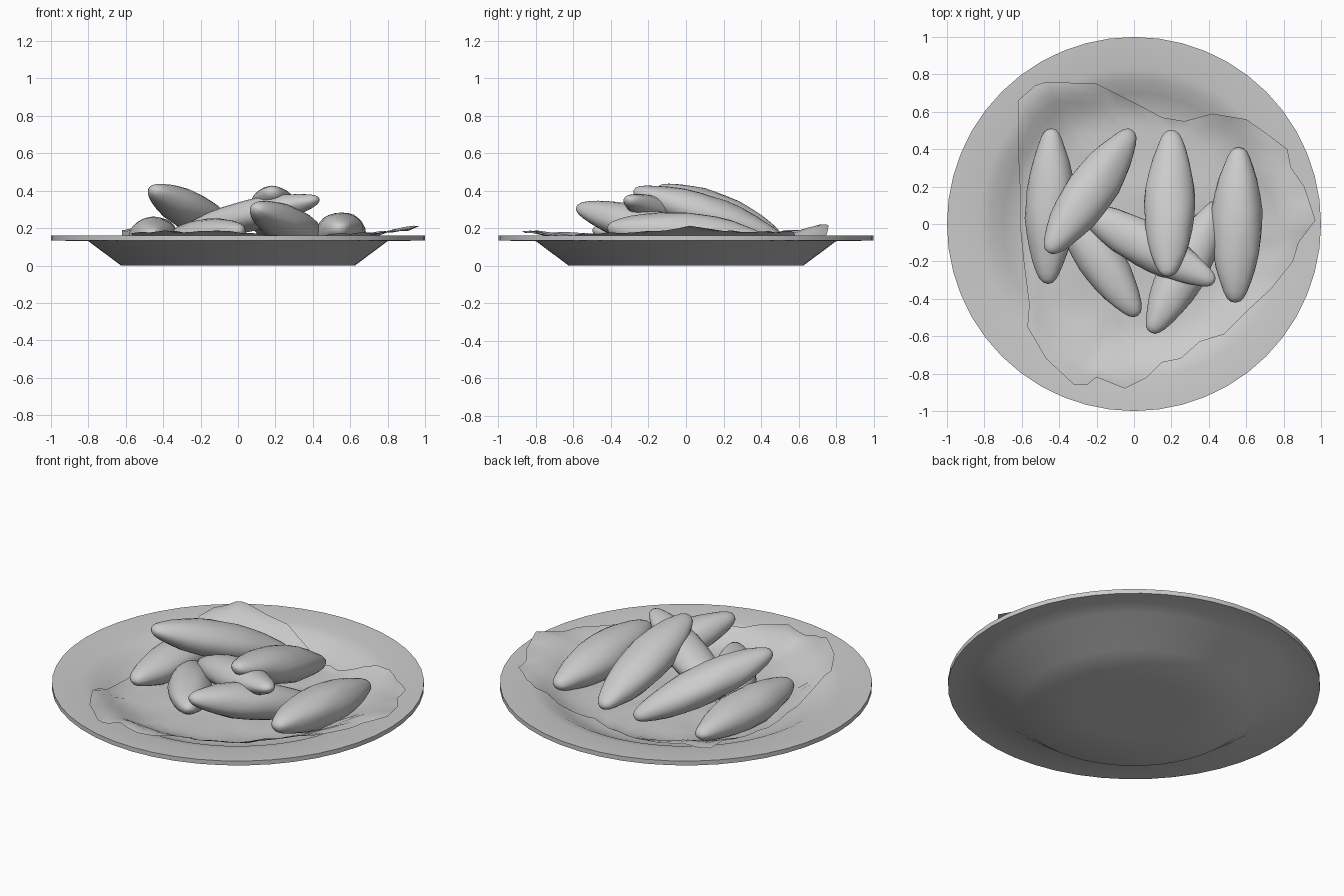
import bpy, math
from mathutils import Vector, noise

if "Cube" in bpy.data.objects:
    bpy.data.objects.remove(bpy.data.objects["Cube"])


def loft(name, rings, cap_ends=True, smooth=60):
    n = len(rings[0])
    verts = [p for r in rings for p in r]
    faces = []
    for k in range(len(rings) - 1):
        for i in range(n):
            j = (i + 1) % n
            faces.append((k*n + i, k*n + j, (k+1)*n + j, (k+1)*n + i))
    faces.append(tuple(range((len(rings)-1)*n, len(rings)*n)))
    if cap_ends:
        faces.append(tuple(reversed(range(n))))
    me = bpy.data.meshes.new(name)
    me.from_pydata(verts, [], faces)
    ob = bpy.data.objects.new(name, me)
    bpy.context.collection.objects.link(ob)
    bpy.ops.object.select_all(action='DESELECT')
    ob.select_set(True)
    bpy.context.view_layer.objects.active = ob
    bpy.ops.object.shade_smooth_by_angle(angle=math.radians(smooth))
    return ob


def interp(pts, x):
    for (x0, y0), (x1, y1) in zip(pts, pts[1:]):
        if x <= x1:
            return y0 + (y1 - y0) * (x - x0) / (x1 - x0)
    return pts[-1][1]


# Plate: underside, rim, then the well
SEG = 48
well = [(0.0, 0.055), (0.56, 0.06), (0.63, 0.073), (0.70, 0.105),
        (0.77, 0.142), (0.83, 0.155), (1.0, 0.160)]
under = [(0.3, 0.0), (0.625, 0.0), (0.80, 0.13), (1.0, 0.134)]
top = [(1.0, 0.160)] + [p for p in reversed(well[1:-1])] + [(0.3, 0.055)]
loft("plate", [[(r*math.cos(2*math.pi*i/SEG), r*math.sin(2*math.pi*i/SEG), z)
                for i in range(SEG)] for r, z in under + top], smooth=60)

# Lettuce leaf: ragged outline draped over the well, raised at the edge
outline = [(-.62, .66), (-.53, .74), (-.47, .76), (-.2, .75), (0, .65), (.15, .57),
           (.27, .55), (.42, .59), (.6, .56), (.7, .49), (.82, .4), (.84, .3),
           (.91, .2), (.97, .02), (.88, -.1), (.85, -.2), (.73, -.35), (.6, -.47),
           (.48, -.59), (.35, -.63), (.25, -.72), (.15, -.74), (.07, -.82),
           (-.05, -.88), (-.2, -.82), (-.25, -.86), (-.32, -.86), (-.47, -.72),
           (-.57, -.55), (-.56, -.43), (-.59, -.2), (-.61, 0), (-.61, .2), (-.62, .4)]
fine = []
for a, b in zip(outline, outline[1:] + outline[:1]):
    fine += [a, ((a[0]+b[0])/2, (a[1]+b[1])/2)]


def leaf_point(x, y, t):
    r = math.hypot(x, y)
    z = interp(well, r) + 0.012 + 0.02 * max(0, 1 - r)
    z += 0.018 * abs(noise.noise(Vector((x*4, y*4, 1.7))))
    z += t**6 * 0.03 * abs(noise.noise(Vector((x*7, y*7, 5))))
    z += 0.035 * math.exp(-((x + .5)**2 + (y - .76)**2) / 0.02)
    z += 0.025 * math.exp(-((x - .97)**2 + y*y) / 0.03)
    return (x, y, z)


loft("lettuce_leaf", [[leaf_point(x*t, y*t, t) for x, y in fine]
     for t in (1, .97, .92, .86, .8, .72, .64, .55, .45, .33, .2, .08)], False)

# Croquettes: lumpy spindles between two end points
profile = [(0, .0), (.008, .2), (.03, .34), (.07, .48), (.14, .65), (.22, .8), (.32, .93),
           (.42, .99), (.5, 1), (.6, .97), (.7, .88), (.8, .74), (.88, .57),
           (.94, .43), (.975, .31), (.994, .18), (1, .0)]


def croquette(name, a, b, w, h, seed):
    a, b = Vector(a), Vector(b)
    d = (b - a).normalized()
    side = d.cross(Vector((0, 0, 1))).normalized()
    up = side.cross(d)
    rings = []
    for t, r in profile:
        r = max(r, 0.02)
        ring = []
        for i in range(24):
            u = 2*math.pi*i/24
            c, s = math.cos(u), math.sin(u)
            k = r * (1 + 0.07*noise.noise(Vector((c*1.3, s*1.3 + seed*7, t*6))))
            ring.append(a.lerp(b, t) + side*(w*k*c) + up*(h*k*s))
        rings.append(ring)
    loft(name, rings)


spec = [
    ("left", (-.46, -.32, .165), (-.44, .51, .155), .13, .10),
    ("right", (.54, -.42, .20), (.56, .41, .145), .135, .11),
    ("top_left", (-.46, -.15, .41), (-.01, .50, .145), .13, .10),
    ("top_middle", (.18, -.28, .40), (.20, .50, .15), .135, .10),
    ("crossing", (-.29, .08, .18), (.43, -.31, .355), .12, .085),
    ("front_right", (.09, -.58, .31), (.46, .12, .11), .125, .10),
    ("front_left", (.02, -.49, .19), (-.40, .14, .11), .12, .095),
]
for i, (n, a, b, w, h) in enumerate(spec):
    croquette("croquette_" + n, a, b, w, h, i)
